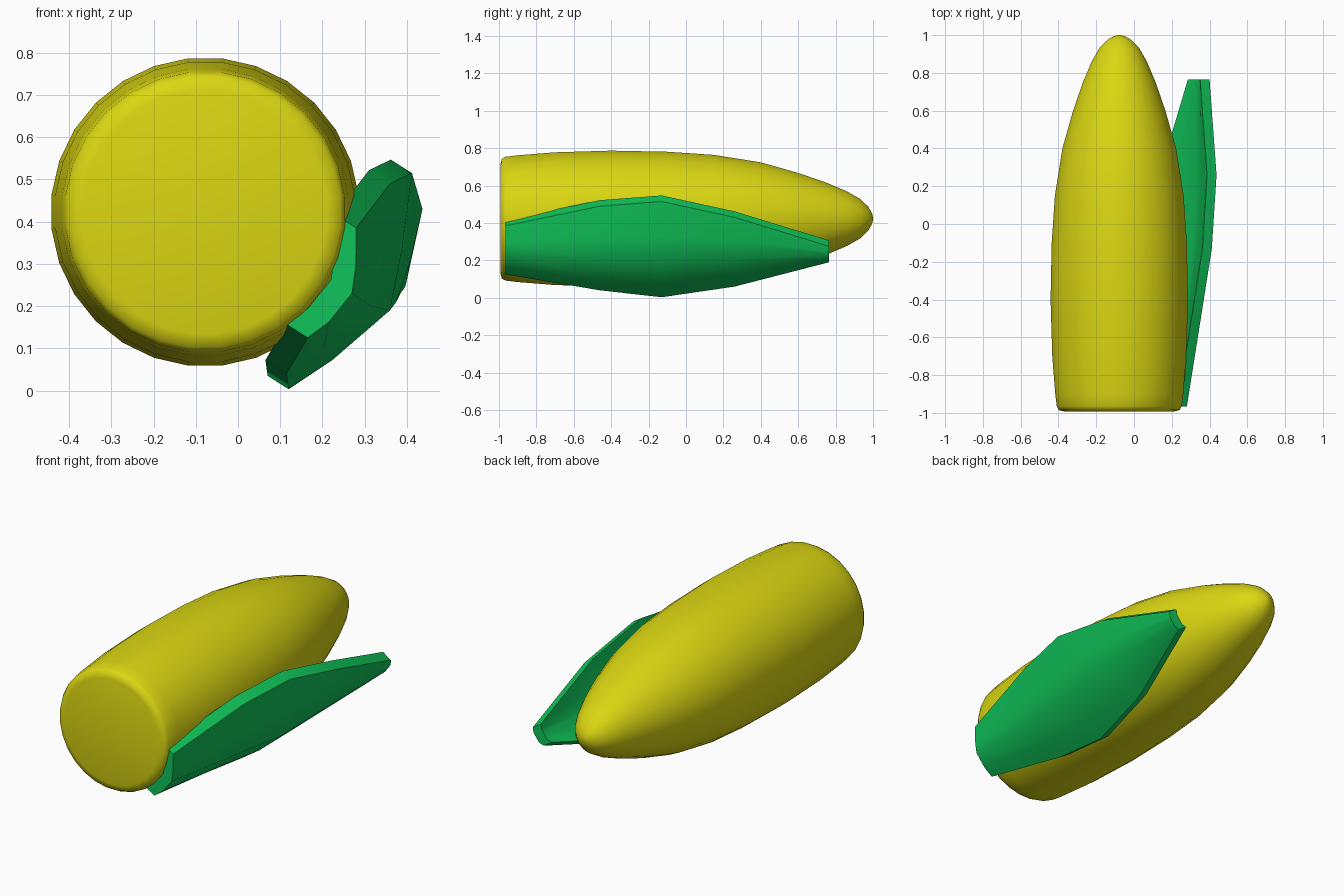
import bpy, bmesh, math
from mathutils import Vector

if "Cube" in bpy.data.objects:
    bpy.data.objects.remove(bpy.data.objects["Cube"])


def material(name, rgb):
    m = bpy.data.materials.new(name)
    m.diffuse_color = (*rgb, 1)
    m.use_nodes = True
    m.node_tree.nodes["Principled BSDF"].inputs["Base Color"].default_value = m.diffuse_color
    return m


def loft(name, rings, mat, angle, cap_ends=True):
    """Skin a list of closed rings of points."""
    bm = bmesh.new()
    loops = [[bm.verts.new(p) for p in ring] for ring in rings]
    n = len(loops[0])
    for a, b in zip(loops, loops[1:]):
        for i in range(n):
            j = (i + 1) % n
            bm.faces.new((a[i], a[j], b[j], b[i]))
    if cap_ends:
        bm.faces.new(loops[0])
        bm.faces.new(loops[-1])
    bmesh.ops.recalc_face_normals(bm, faces=bm.faces)
    mesh = bpy.data.meshes.new(name)
    bm.to_mesh(mesh)
    bm.free()
    mesh.materials.append(mat)
    ob = bpy.data.objects.new(name, mesh)
    bpy.context.collection.objects.link(ob)
    bpy.context.view_layer.objects.active = ob
    ob.select_set(True)
    bpy.ops.object.shade_smooth_by_angle(angle=math.radians(angle))
    ob.select_set(False)
    return ob


yellow = material("corn yellow", (0.71, 0.68, 0.006))
green = material("leaf green", (0.005, 0.55, 0.10))

# Cob: turned profile (y, radius), blunt at the front, rounded at the tip
SIDES = 28
profile = [(-0.993, 0.29), (-0.985, 0.322), (-0.965, 0.333), (-0.9, 0.341),
           (-0.7, 0.357), (-0.4, 0.366), (-0.1, 0.360), (0.15, 0.343),
           (0.4, 0.303), (0.6, 0.246), (0.75, 0.194), (0.86, 0.147),
           (0.93, 0.107), (0.975, 0.064), (0.995, 0.028), (1.0, 0.006)]
cob_rings = []
for y, r in profile:
    cx = -0.078
    ring = []
    for i in range(SIDES):
        a = 2 * math.pi * (i + 0.5) / SIDES
        ring.append((cx + r * math.sin(a), y, 0.423 + r * math.cos(a)))
    cob_rings.append(ring)
loft("corn_cob", cob_rings, yellow, 70)

# Husk leaf: y, then outer top, middle and bottom edge as (x, z)
sections = [
    (-0.965, (0.28, 0.385), (0.27, 0.23), (0.165, 0.125)),
    (-0.46, (0.36, 0.49), (0.315, 0.20), (0.115, 0.04)),
    (-0.13, (0.412, 0.515), (0.36, 0.19), (0.12, 0.003)),
    (0.26, (0.437, 0.43), (0.375, 0.21), (0.185, 0.06)),
    (0.765, (0.40, 0.275), (0.385, 0.23), (0.335, 0.19)),
]
inward = Vector((-0.05, 0, 0.032))
leaf_rings = []
for y, top, mid, low in sections:
    t, m, b = (Vector((p[0], y, p[1])) for p in (top, mid, low))
    bulge = inward * -0.2
    outer = [t, t.lerp(m, 0.55) + bulge * 0.5, m, m.lerp(b, 0.6) + bulge * 0.8, b]
    inner = [p + inward for p in reversed(outer)]
    leaf_rings.append(outer + inner)
loft("husk_leaf", leaf_rings, green, 40)
